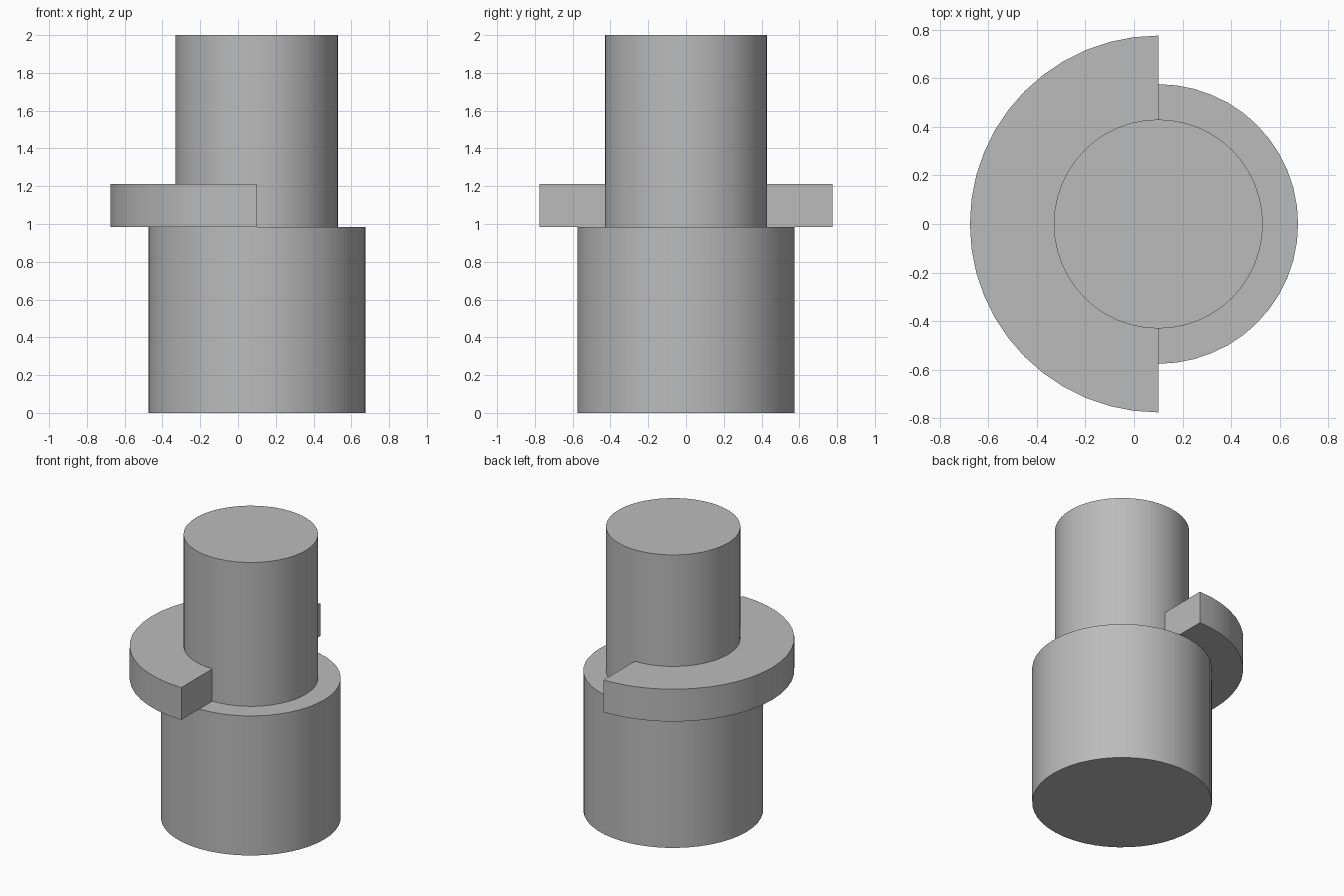
import bpy, bmesh, math

default = bpy.data.objects.get("Cube")
if default:
    bpy.data.objects.remove(default, do_unlink=True)

AXIS_X = 0.1
SEGMENTS = 48
STEP_Z = 0.985

grey = bpy.data.materials.new("plain_grey")
grey.use_nodes = True
colour = (0.5, 0.5, 0.5, 1)
grey.diffuse_color = colour
grey.node_tree.nodes["Principled BSDF"].inputs["Base Color"].default_value = colour


def finish(obj, name):
    obj.name = obj.data.name = name
    obj.data.materials.append(grey)
    bpy.ops.object.select_all(action="DESELECT")
    obj.select_set(True)
    bpy.context.view_layer.objects.active = obj
    bpy.ops.object.shade_smooth_by_angle(angle=math.radians(30))


def cylinder(name, radius, bottom, top):
    bpy.ops.mesh.primitive_cylinder_add(
        vertices=SEGMENTS, radius=radius, depth=top - bottom,
        location=(AXIS_X, 0, (bottom + top) / 2))
    finish(bpy.context.object, name)


def half_ring(name, inner, outer, bottom, top):
    # Sweep a rectangular section half a turn around the shaft axis
    bm = bmesh.new()
    section = [(inner, bottom), (outer, bottom), (outer, top), (inner, top)]
    start = bm.faces.new([bm.verts.new((0, r, z)) for r, z in section])
    geom = [start] + start.edges[:] + start.verts[:]
    end = bmesh.ops.spin(bm, geom=geom, cent=(0, 0, 0), axis=(0, 0, 1),
                         angle=math.pi, steps=SEGMENTS // 2)
    bmesh.ops.recalc_face_normals(bm, faces=bm.faces)
    mesh = bpy.data.meshes.new(name)
    bm.to_mesh(mesh)
    bm.free()
    obj = bpy.data.objects.new(name, mesh)
    obj.location.x = AXIS_X
    bpy.context.collection.objects.link(obj)
    finish(obj, name)


# Wide base, narrower shaft and the half collar resting on the step
cylinder("base_cylinder", 0.575, 0, STEP_Z)
cylinder("upper_shaft", 0.43, STEP_Z, 2)
half_ring("half_collar", 0.43, 0.775, STEP_Z, 1.213)
